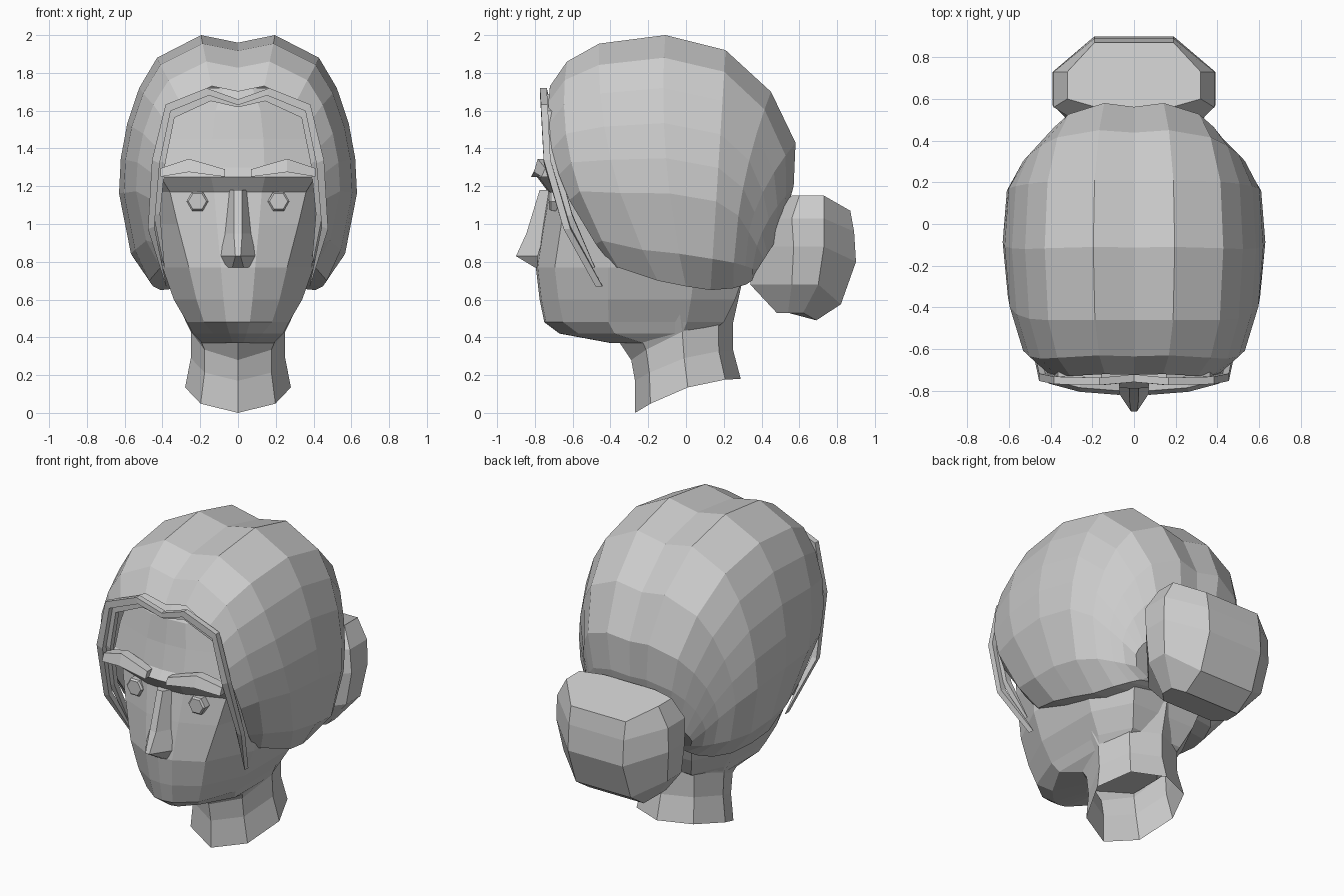
import bpy, bmesh, math
from mathutils import Vector


def loft(name, rings, start=True, end=True):
    """Skin a series of closed rings with flat quads."""
    bm = bmesh.new()
    rows = [[bm.verts.new(p) for p in r] for r in rings]
    n = len(rows[0])
    for a, b in zip(rows, rows[1:]):
        for i in range(n):
            j = (i + 1) % n
            bm.faces.new((a[i], a[j], b[j], b[i]))
    if start:
        bm.faces.new(rows[0])
    if end:
        bm.faces.new(rows[-1])
    bmesh.ops.remove_doubles(bm, verts=bm.verts, dist=0.0005)
    bmesh.ops.recalc_face_normals(bm, faces=bm.faces)
    me = bpy.data.meshes.new(name)
    bm.to_mesh(me)
    bm.free()
    ob = bpy.data.objects.new(name, me)
    bpy.context.collection.objects.link(ob)
    return ob


def both(half):
    """Complete a half ring (x >= 0) with its mirror image."""
    return half + [(-x, y, z) for x, y, z in reversed(half) if x > 1e-5]


def mirror(ob):
    ob.modifiers.new("mirror", 'MIRROR')
    return ob


# Head: z, front y, face corner x, side x, back y
head = [(.37, -.40, .08, .19, .05), (.42, -.67, .13, .24, .12),
        (.48, -.75, .18, .27, .20), (.60, -.775, .22, .34, .26),
        (.77, -.795, .26, .40, .32), (1.0, -.76, .32, .42, .40),
        (1.17, -.73, .36, .43, .42), (1.25, -.79, .41, .44, .42),
        (1.30, -.75, .40, .44, .42), (1.45, -.72, .385, .44, .40),
        (1.60, -.70, .34, .40, .35), (1.72, -.62, .22, .32, .25)]
loft("head", [both([(0, f, z), (.35 * c, f + .01, z), (c, f + .10, z),
                    (s, f * .6 + b * .2, z), (s, f * .1 + b * .4, z),
                    (s * .65, b, z), (0, b, z)]) for z, f, c, s, b in head])

# Neck: centre y, x radius, y radius, front z, back z
neck = [(.01, .28, .28, 0, .18), (-.01, .25, .26, .17, .33),
        (-.02, .25, .27, .28, .48), (-.04, .33, .33, .40, .66),
        (-.02, .40, .33, .70, .80)]
rings = []
for cy, rx, ry, zf, zb in neck:
    ring = []
    for i in range(8):
        a = i * math.pi / 4
        u = -math.cos(a)
        ring.append((rx * math.sin(a), cy + ry * u,
                     zb - (zb - zf) * ((1 - u) / 2) ** 2))
    rings.append(ring)
loft("neck", rings, start=False)

# Hair hood: arcs from crown to lower rim, stepping front to back
# top y, top z, rim y, rim z, half width, rim x, bow
hood = [(-.72, 1.73, -.38, .77, .45, .38, -.12),
        (-.63, 1.86, -.36, .77, .54, .41, -.11),
        (-.46, 1.955, -.15, .70, .605, .47, -.09),
        (-.11, 2.0, 0, .67, .63, .45, -.05),
        (.21, 1.92, .13, .65, .61, .41, 0),
        (.45, 1.70, .25, .66, .54, .36, -.05),
        (.58, 1.43, .32, .68, .46, .30, -.09),
        (.57, 1.20, .35, .70, .40, .25, -.06),
        (.50, .95, .36, .73, .33, .20, 0)]
arc = [(.03, 0), (0, .31), (.09, .68), (.21, .83), (.35, .93),
       (.49, .985), (.63, 1), (.87, .9)]
rings = []
for ty, tz, ry, rz, w, rx, bow in hood:
    half = [(w * fx, ty + (ry - ty) * g + bow * 4 * g * (1 - g),
             tz + (rz - tz) * g) for g, fx in arc]
    rings.append(both(half + [(rx, ry, rz), (.12, ry, rz + .03)]))
loft("hair", rings, start=False)

# Bun: octagonal layers, each z, side x, front y, side ys, back y, back z
bun = [(.53, .24, .48, .54, .62, .69, .49), (.68, .36, .34, .56, .70, .82, .575),
       (.88, .39, .36, .57, .73, .90, .80), (1.03, .385, .43, .56, .73, .89, .96),
       (1.15, .32, .56, .60, .73, .87, 1.07)]
loft("hair_bun", [both([(.18, f, z), (sx, y1, z), (sx, y2, z), (.19, b, bz)])
                  for z, sx, f, y1, y2, b, bz in bun])

# Nose: z, ridge half width, ridge y, base half width, base y
nose = [(1.18, .02, -.775, .05, -.715), (.95, .022, -.845, .075, -.75),
        (.83, .014, -.90, .09, -.785), (.77, .03, -.80, .06, -.785)]
loft("nose", [[(-b, by, z), (-r, ry, z), (r, ry, z), (b, by, z)]
              for z, r, ry, b, by in nose])

# Eyebrows: x, y, low z, high z
brow = [(.07, -.80, 1.25, 1.29), (.26, -.785, 1.275, 1.345),
        (.41, -.745, 1.25, 1.295)]
mirror(loft("eyebrow", [[(x, y - .02, lo), (x, y + .06, lo),
                         (x, y + .06, hi), (x, y, hi)]
                        for x, y, lo, hi in brow]))

# Eyes: hexagonal discs
eye = [[(.215 + r * math.cos(i * math.pi / 3), y,
         1.12 + r * math.sin(i * math.pi / 3)) for i in range(6)]
       for y, r in ((-.62, .058), (-.715, .058), (-.725, .048))]
mirror(loft("eye", eye))


# Loose strands framing the face
def strand(name, path, width):
    rings = []
    for (x, y, z), w in zip(path, width):
        d = Vector((x, 0, z - 1.15)).normalized() * w
        rings.append([(x + s * d.x, y + t, z + s * d.z)
                      for s, t in ((-1, -.018), (1, -.018), (1, .018), (-1, .018))])
    mirror(loft(name, rings))


strand("outer_strand", [(0, -.74, 1.645), (.16, -.755, 1.70), (.37, -.75, 1.615),
                        (.435, -.735, 1.33), (.46, -.63, .98), (.38, -.46, .67)],
       [.015, .02, .022, .022, .018, .002])
strand("inner_strand", [(0, -.72, 1.63), (.15, -.725, 1.67), (.35, -.715, 1.58),
                        (.405, -.70, 1.33), (.43, -.62, 1.05), (.39, -.50, .77)],
       [.012, .02, .022, .022, .018, .002])
